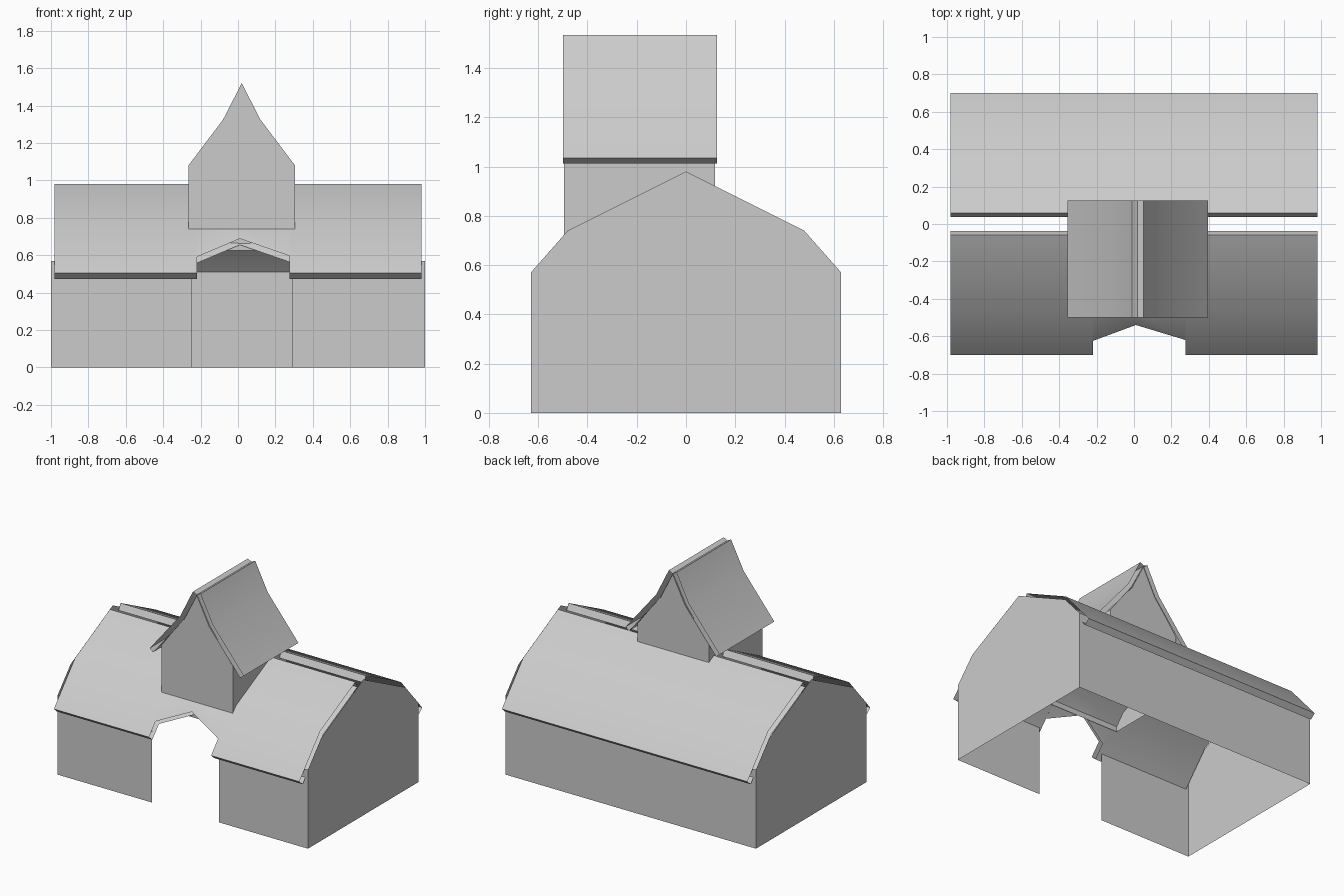
import bpy
import bmesh
from mathutils import Vector

old = bpy.data.objects.get("Cube")
if old:
    bpy.data.objects.remove(old, do_unlink=True)

GREY = (0.6, 0.6, 0.6, 1)
mat = bpy.data.materials.new("plain_grey")
mat.use_nodes = True
mat.diffuse_color = GREY
mat.node_tree.nodes["Principled BSDF"].inputs["Base Color"].default_value = GREY


def make(name, polys, smooth=False):
    """Build an object from a list of polygons, welding shared corners."""
    bm = bmesh.new()
    for poly in polys:
        bm.faces.new([bm.verts.new(p) for p in poly])
    bmesh.ops.remove_doubles(bm, verts=bm.verts, dist=0.0005)
    bmesh.ops.recalc_face_normals(bm, faces=bm.faces)
    mesh = bpy.data.meshes.new(name)
    bm.to_mesh(mesh)
    bm.free()
    mesh.materials.append(mat)
    obj = bpy.data.objects.new(name, mesh)
    bpy.context.collection.objects.link(obj)
    if smooth:
        bpy.ops.object.select_all(action='DESELECT')
        obj.select_set(True)
        bpy.context.view_layer.objects.active = obj
        bpy.ops.object.shade_smooth_by_angle()
    return obj


def inset(profile, t):
    """Offset a ridge-to-eave profile inwards by the roof thickness."""
    pts = [Vector(p) for p in profile]
    dirs = [(b - a).normalized() for a, b in zip(pts, pts[1:])]
    result = []
    for i, p in enumerate(pts):
        d = (dirs[max(i - 1, 0)] + dirs[min(i, len(dirs) - 1)]).normalized()
        result.append(p + Vector((-abs(d.y), -d.x)) * t)
    return result


def roof_polys(profile, t, columns, place, eave=True):
    """Open-ended roof shell; each column is (position, trim of the eave)."""
    loops = []
    for pos, trim in columns:
        a, b = Vector(profile[-2]), Vector(profile[-1])
        cut = a.lerp(b, (trim - a.x) / (b.x - a.x))
        outer = [Vector(p) for p in profile[:-1]] + [cut]
        inner = inset(outer, t)
        ring = outer + inner[::-1]
        loops.append([place(pos, p.x, p.y) for p in ring])
    n = len(loops[0])
    polys = []
    for l, r in zip(loops, loops[1:]):
        for i in range(n):
            if i == n // 2 - 1 and not eave:
                continue
            j = (i + 1) % n
            polys.append((l[i], r[i], r[j], l[j]))
    return polys


# Main hall: open underneath, with a wide gap in the front wall
W, D, H = 1.0, 0.63, 0.57
gable = [(-D, 0), (D, 0), (D, H), (0.48, 0.74), (0, 0.98), (-0.48, 0.74), (-D, H)]


def wall(x0, x1, y):
    return [(x0, y, 0), (x1, y, 0), (x1, y, H), (x0, y, H)]


make("hall_walls", [
    [(-W, y, z) for y, z in gable],
    [(W, y, z) for y, z in gable],
    wall(-W, W, D),
    wall(-W, -0.245, -D),
    wall(0.29, W, -D),
])

# Main roof: two shells with an open ridge, the front one notched over the gap
main_profile = [(0.06, 0.98), (0.46, 0.78), (0.70, 0.505)]
E, R = 0.70, 0.98


def back(pos, d, z):
    return (pos, d, z)


def front(pos, d, z):
    return (pos, -d, z)


make("back_roof", roof_polys(main_profile, 0.05, [(-R, E), (R, E)], back), True)
for name, columns in (("front_roof_right", [(-R, E), (-0.22, E)]),
                      ("front_roof_left", [(0.275, E), (R, E)])):
    make(name, roof_polys(main_profile, 0.05, columns, front), True)
notch = [(-0.22, 0.625), (0.01, 0.54), (0.275, 0.62)]
make("front_roof_middle", roof_polys(main_profile, 0.05, notch, front, False), True)

# Tower: open tube with flared gables
C, HALF, BASE, TOP = 0.02, 0.285, 0.625, 1.08
Y0, Y1 = -0.495, 0.118
face = [(-HALF, BASE), (HALF, BASE), (HALF, TOP), (0.1, 1.325),
        (0, 1.52), (-0.1, 1.325), (-HALF, TOP)]
tower = [[(C + x, y, z) for x, z in face] for y in (Y0, Y1)]
for s in (-1, 1):
    x = C + s * HALF
    tower.append([(x, Y0, BASE), (x, Y1, BASE), (x, Y1, TOP), (x, Y0, TOP)])
make("tower_walls", tower)

# Tower roof: two flared shells with an open ridge
tower_profile = [(0.03, 1.535), (0.13, 1.335), (0.375, 1.035)]
for name, s in (("tower_roof_right", -1), ("tower_roof_left", 1)):
    make(name, roof_polys(tower_profile, 0.035, [(-0.5, 0.375), (0.125, 0.375)],
                          lambda pos, d, z: (C + s * d, pos, z)), True)
